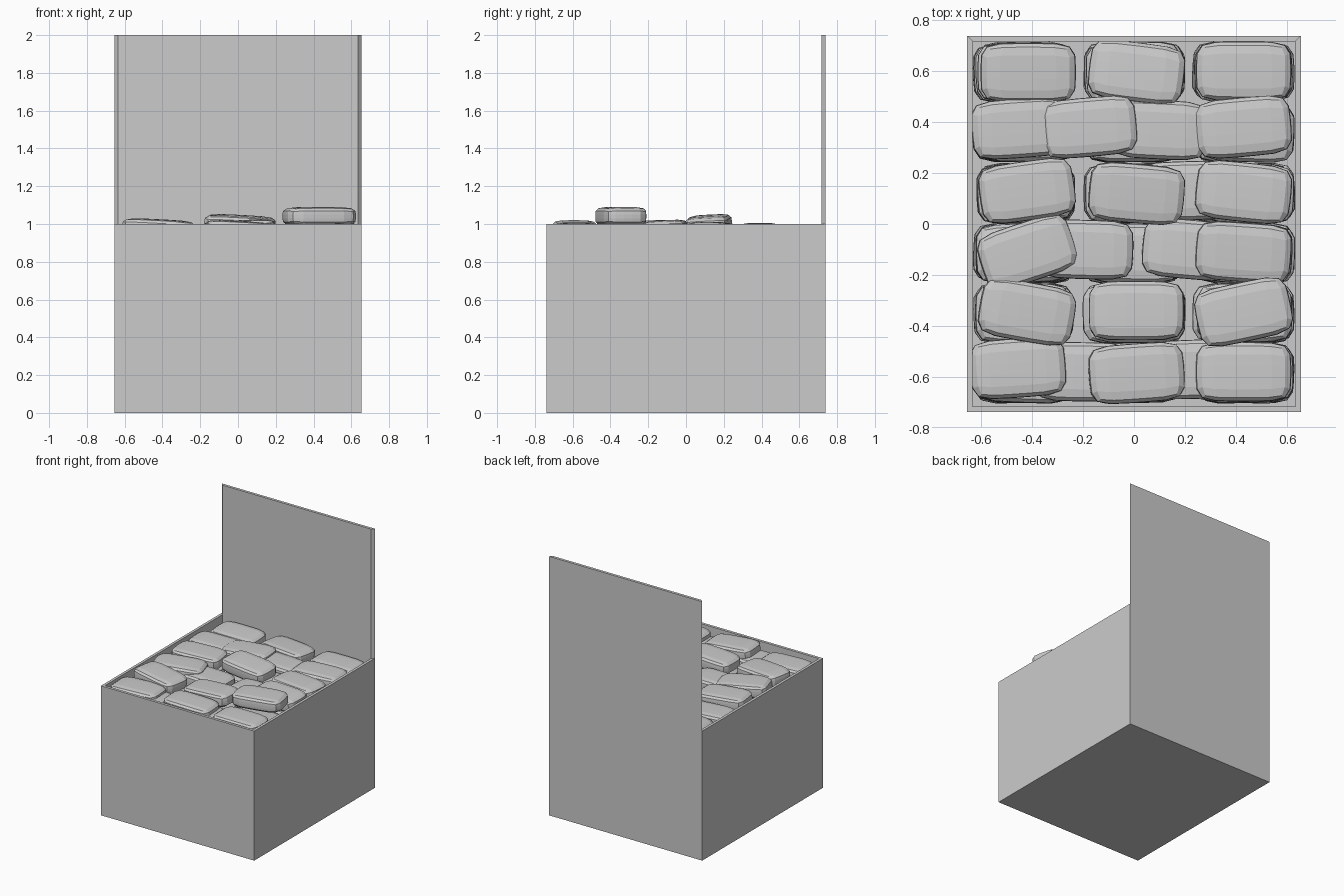
import bpy, bmesh, math, random
from mathutils import Vector, Euler

if "Cube" in bpy.data.objects:
    bpy.data.objects.remove(bpy.data.objects["Cube"])

random.seed(4)
W, D, T = 0.655, 0.7375, 0.021      # half width, half depth, wall thickness


def finish(bm, name):
    bmesh.ops.recalc_face_normals(bm, faces=bm.faces)
    me = bpy.data.meshes.new(name)
    bm.to_mesh(me)
    bm.free()
    ob = bpy.data.objects.new(name, me)
    bpy.context.collection.objects.link(ob)
    return ob


def prism(name, outline, z0, z1):
    bm = bmesh.new()
    f = bm.faces.new([bm.verts.new((x, y, z0)) for x, y in outline])
    g = bmesh.ops.extrude_face_region(bm, geom=[f])["geom"]
    bmesh.ops.translate(bm, vec=(0, 0, z1 - z0),
                        verts=[v for v in g if isinstance(v, bmesh.types.BMVert)])
    return finish(bm, name)


# Crate: four mitred walls, the back one twice as tall, plus a floor
outer = [(-W, -D), (W, -D), (W, D), (-W, D)]
inner = [(math.copysign(abs(x) - T, x), math.copysign(abs(y) - T, y)) for x, y in outer]
for i, (name, h) in enumerate([("front_wall", 1), ("right_wall", 1),
                               ("back_wall", 2), ("left_wall", 1)]):
    j = (i + 1) % 4
    prism(name, [outer[i], outer[j], inner[j], inner[i]], 0, h)
prism("floor", inner, 0, T)

# Loaf: faceted pillow made from a subdivided cube
bm = bmesh.new()
bmesh.ops.create_cube(bm, size=2)
bmesh.ops.subdivide_edges(bm, edges=bm.edges[:], cuts=4, use_grid_fill=True)
half = (0.187, 0.116, 0.05)
for v in bm.verts:
    n = sum(abs(c) ** 5 for c in v.co) ** 0.2
    v.co = Vector(c / n * s for c, s in zip(v.co, half))
first = finish(bm, "loaf")
loaf_mesh = first.data
bpy.data.objects.remove(first)


def loaf(x, y, z, turn=0, pitch=0, roll=0):
    ob = bpy.data.objects.new("loaf", loaf_mesh)
    ob.location = (x, y, z)
    ob.rotation_euler = Euler([math.radians(a) for a in (roll, pitch, turn)])
    bpy.context.collection.objects.link(ob)


# Hidden layers filling the crate
rows = [-0.585, -0.35, -0.115, 0.12, 0.36, 0.595]
for k in range(9):
    z = 0.073 + 0.1 * k
    for y in rows:
        xs = (-0.43, 0, 0.43)
        for x in xs:
            loaf(x + random.uniform(-.015, .015), y, z, random.uniform(-3, 3),
                 random.uniform(-3, 3), random.uniform(-4, 4))

# Lower visible loaves between the top ones
for x, y, z in [(0.1, 0.37, 0.93), (-0.19, -0.1, 0.93), (0.22, -0.1, 0.93),
                (-0.2, -0.58, 0.91), (0.2, 0.13, 0.91), (0.24, -0.57, 0.91)]:
    loaf(x, y, z, random.uniform(-5, 3))

# Top layer: x, y, z, turn, pitch, roll
for spec in [
    (-0.415, 0.595, 0.935, 0, 0, 3), (0.01, 0.595, 0.94, -7, 0, -3), (0.43, 0.6, 0.93, 0, 0, 0),
    (-0.45, 0.375, 0.935, 4, 2, 0), (-0.175, 0.38, 0.95, 5, -3, 0), (0.43, 0.38, 0.945, 5, 0, 0),
    (-0.42, 0.13, 0.965, 8, 2, 0), (0.01, 0.12, 0.995, -5, 3, 3), (0.43, 0.125, 0.96, -6, 0, 0),
    (-0.42, -0.11, 0.965, 18, 3, 0), (0.43, -0.11, 0.97, -4, 0, 3),
    (-0.42, -0.345, 0.975, -10, 3, 0), (0.01, -0.34, 0.97, 0, -3, 0), (0.43, -0.345, 1.04, 12, 0, 0),
    (-0.455, -0.565, 0.945, 4, 0, 0), (0.01, -0.585, 0.965, 4, 3, 0), (0.43, -0.58, 0.955, 0, 0, 0),
]:
    loaf(*spec)
